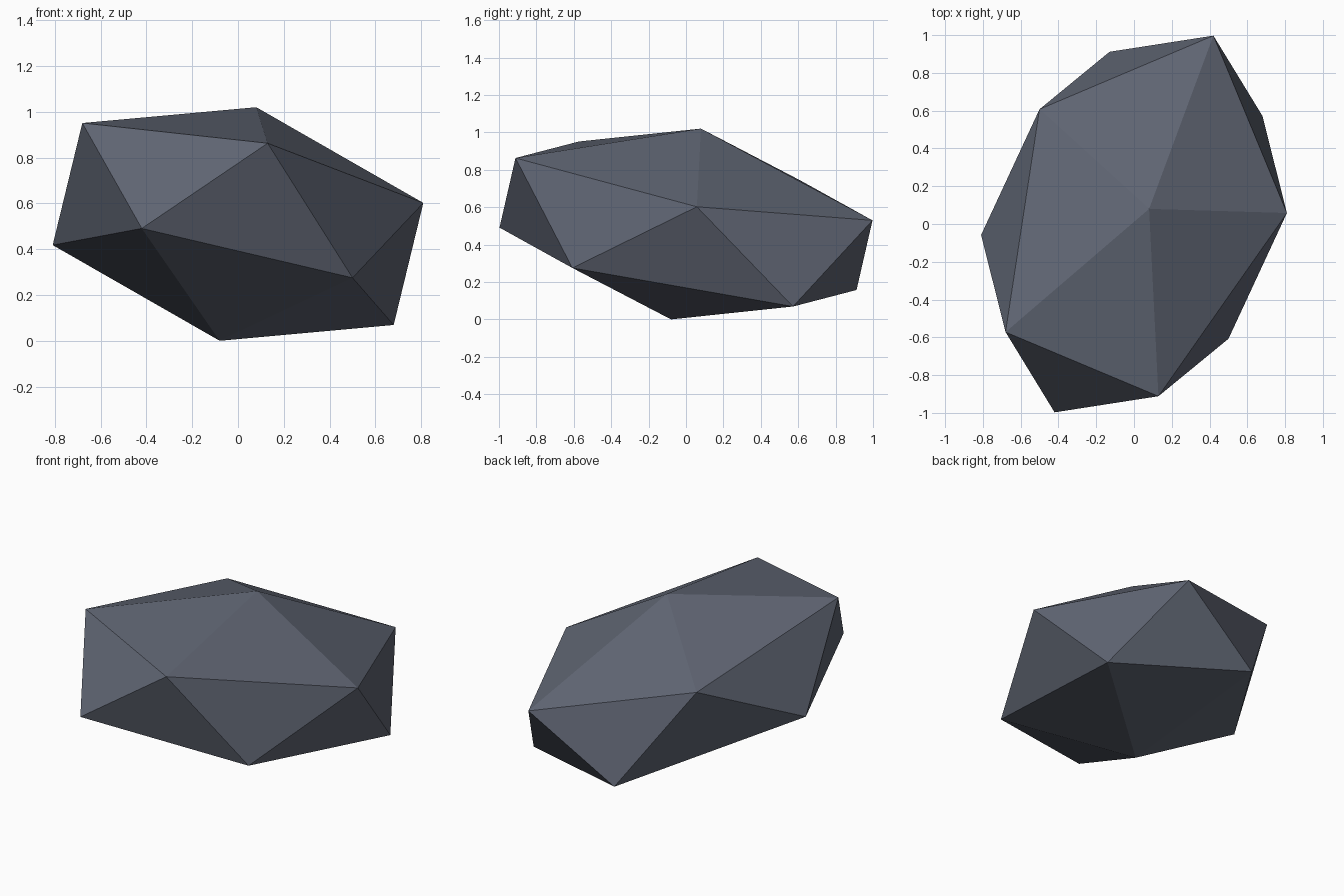
import bpy
from mathutils import Matrix, Vector

# Remove the default cube
cube = bpy.data.objects.get("Cube")
if cube:
    bpy.data.objects.remove(cube, do_unlink=True)

# Slate grey stone
stone = bpy.data.materials.new("slate_grey")
stone.use_nodes = True
colour = (0.115, 0.13, 0.17, 1.0)
stone.diffuse_color = colour
bsdf = next(n for n in stone.node_tree.nodes if n.type == "BSDF_PRINCIPLED")
bsdf.inputs["Base Color"].default_value = colour
bsdf.inputs["Roughness"].default_value = 0.9

# Rock: a twenty-sided ball stretched and leaned along three skewed axes
bpy.ops.mesh.primitive_ico_sphere_add(subdivisions=1, radius=1.0, location=(0, 0, 0))
rock = bpy.context.object
rock.name = rock.data.name = "rock"

side_axis = Vector((0.865, 0.025, -0.152))
long_axis = Vector((0.171, 1.122, -0.196))
up_axis = Vector((0.08, 0.08, 0.51))
skew = Matrix((side_axis, long_axis, up_axis)).transposed().to_4x4()
rock.data.transform(Matrix.Translation((0, 0, up_axis.z)) @ skew)

# Rest the rock on the ground with flat facets
lowest = min(v.co.z for v in rock.data.vertices)
rock.data.transform(Matrix.Translation((0, 0, -lowest)))
rock.data.shade_flat()
rock.data.materials.append(stone)
